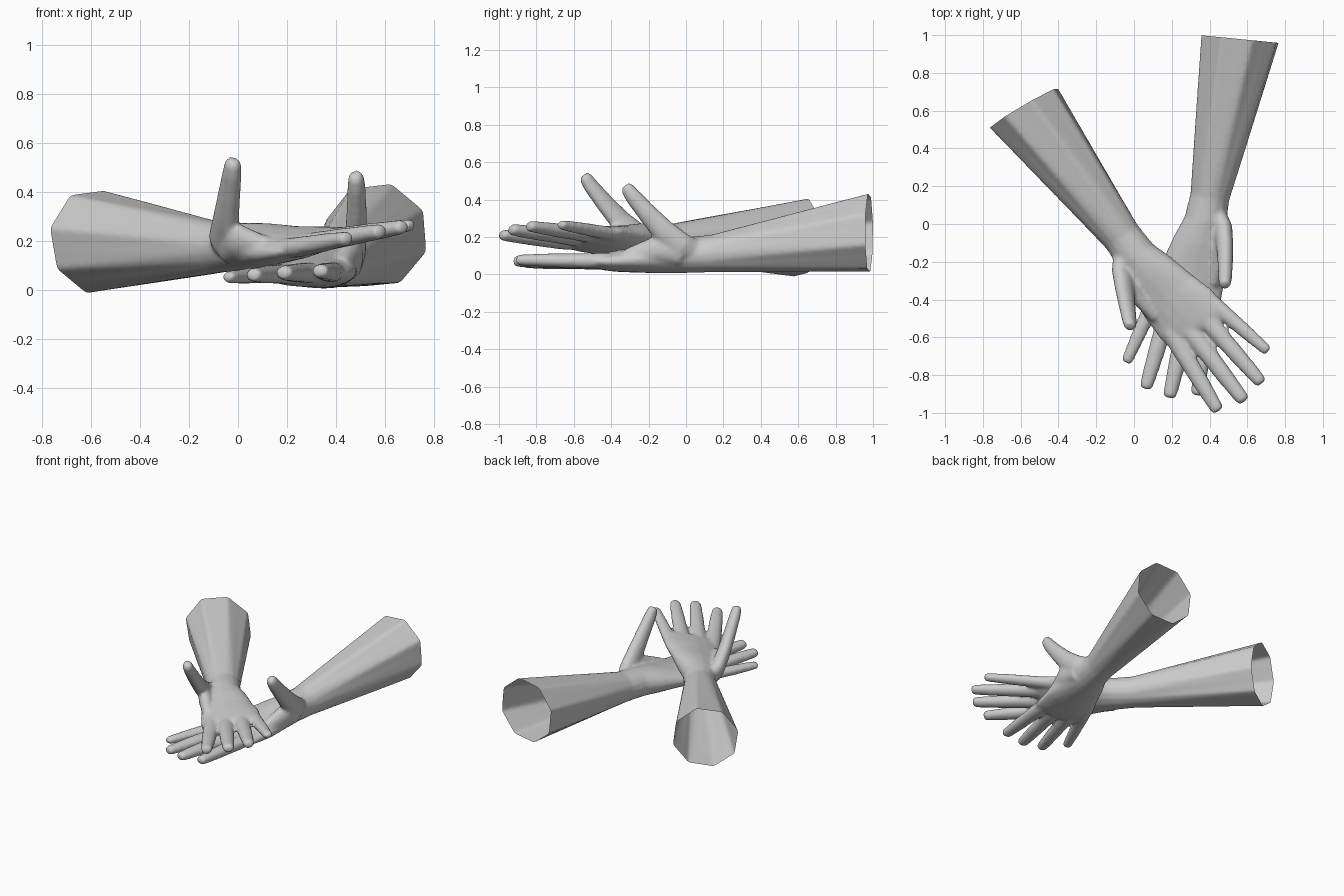
import bpy, bmesh, math
from mathutils import Vector, Matrix

if "Cube" in bpy.data.objects:
    bpy.data.objects.remove(bpy.data.objects["Cube"])

# Local hand frame: x along the arm to the fingertips, y to the thumb side, z up.
# Stations are (x, y, z, half width, half thickness).
ARM_PALM = [(-1.0, .012, .233, .213, .214), (-.05, .008, .112, .103, .099),
            (.08, .008, .105, .110, .095), (.20, .0, .095, .141, .087),
            (.35, -.005, .080, .172, .070), (.48, -.025, .071, .192, .056),
            (.56, -.030, .068, .186, .044), (.59, -.025, .067, .165, .030)]
THUMB = [(.02, .035, .105, .06, .07), (.11, .108, .150, .050, .075),
         (.20, .135, .235, .044, .064), (.28, .152, .325, .040, .053),
         (.36, .166, .420, .036, .043), (.388, .169, .460, .032, .036),
         (.400, .170, .475, .022, .025)]
WEB = [(.10, .095, .115, .05, .07), (.22, .118, .140, .048, .075), (.40, .112, .092, .035, .045)]
# Fingers: root, knuckle, tip, knuckle radius
FINGERS = [((.40, .085, .078), (.62, .108, .073), (.998, .134, .078), .050),
           ((.40, .0, .072), (.60, .008, .071), (1.038, -.010, .071), .052),
           ((.40, -.085, .070), (.58, -.098, .067), (1.014, -.142, .062), .050),
           ((.36, -.135, .070), (.53, -.180, .064), (.896, -.268, .053), .043)]
SIDES = 16


def loft(bm, stations, octagon_end=False):
    """Closed round tube through the stations; the first ring may be an octagon."""
    pts = [Vector(s[:3]) for s in stations]
    rings = []
    for i, s in enumerate(stations):
        t = (pts[min(i + 1, len(pts) - 1)] - pts[max(i - 1, 0)]).normalized()
        up = t.cross(Vector((0, 1, 0))).normalized()
        side = up.cross(t)
        ring = []
        for k in range(SIDES):
            a = 2 * math.pi * (k + 1) / SIDES
            r = 1.02
            if octagon_end and i == 0:
                a += .09
                r = 1.07 * (1 if k % 2 == 0 else math.cos(math.pi / 8))
            ring.append(bm.verts.new(pts[i] + (side * math.cos(a) * s[3]
                                               + up * math.sin(a) * s[4]) * r))
        rings.append(ring)
    for a, b in zip(rings, rings[1:]):
        for k in range(SIDES):
            n = (k + 1) % SIDES
            bm.faces.new((a[k], a[n], b[n], b[k]))
    bm.faces.new(rings[0][::-1])
    bm.faces.new(rings[-1])


def finger_stations(root, knuckle, tip, r):
    root, knuckle, tip = Vector(root), Vector(knuckle), Vector(tip)
    out = [(*root, r, r * .8)]
    for f, k in ((0, 1), (.3, .92), (.55, .88), (.85, .76), (.96, .70), (1, .52)):
        p = knuckle.lerp(tip, f)
        out.append((*p, r * k, r * k * .82))
    return out


def make_hand(name, origin, along, thumb_side):
    # Parts of the hand
    bm = bmesh.new()
    loft(bm, ARM_PALM, octagon_end=True)
    for part in [THUMB, WEB] + [finger_stations(*f) for f in FINGERS]:
        loft(bm, part)
    bmesh.ops.recalc_face_normals(bm, faces=bm.faces)
    mesh = bpy.data.meshes.new(name)
    bm.to_mesh(mesh)
    bm.free()
    ob = bpy.data.objects.new(name, mesh)
    bpy.context.collection.objects.link(ob)

    # Fuse the parts into one soft skin
    rm = ob.modifiers.new("fuse", 'REMESH')
    rm.mode = 'VOXEL'
    rm.voxel_size = .010
    sm = ob.modifiers.new("soften", 'SMOOTH')
    sm.factor = .5
    sm.iterations = 10
    ev = ob.evaluated_get(bpy.context.evaluated_depsgraph_get())
    bm = bmesh.new()
    bm.from_mesh(ev.to_mesh())
    ev.to_mesh_clear()
    ob.modifiers.clear()

    # Cut the forearm open
    bmesh.ops.bisect_plane(bm, geom=bm.verts[:] + bm.edges[:] + bm.faces[:],
                           plane_co=(-.898, .01, .22), plane_no=(-1, -.085, 0),
                           clear_outer=True)

    # Pose: the thumb side decides whether the hand is mirrored
    u = Vector(along).normalized()
    v = Vector(thumb_side)
    v = (v - u * v.dot(u)).normalized()
    w = u.cross(v)
    mirrored = w.z < 0
    if mirrored:
        w = -w
    pose = Matrix((u, v, w)).transposed().to_4x4()
    pose.translation = Vector(origin)
    bmesh.ops.transform(bm, verts=bm.verts,
                        matrix=pose @ Matrix.Translation((0, 0, -.11)))
    if mirrored:
        bmesh.ops.reverse_faces(bm, faces=bm.faces[:])
    for f in bm.faces:
        f.smooth = True
    bm.to_mesh(mesh)
    bm.free()


make_hand("lower_hand", (.385, .098, .11), (-.182, -.983, 0), (.983, -.182, 0))
make_hand("upper_hand", (-.028, -.104, .177), (.577, -.817, .096), (-.817, -.577, -.23))
